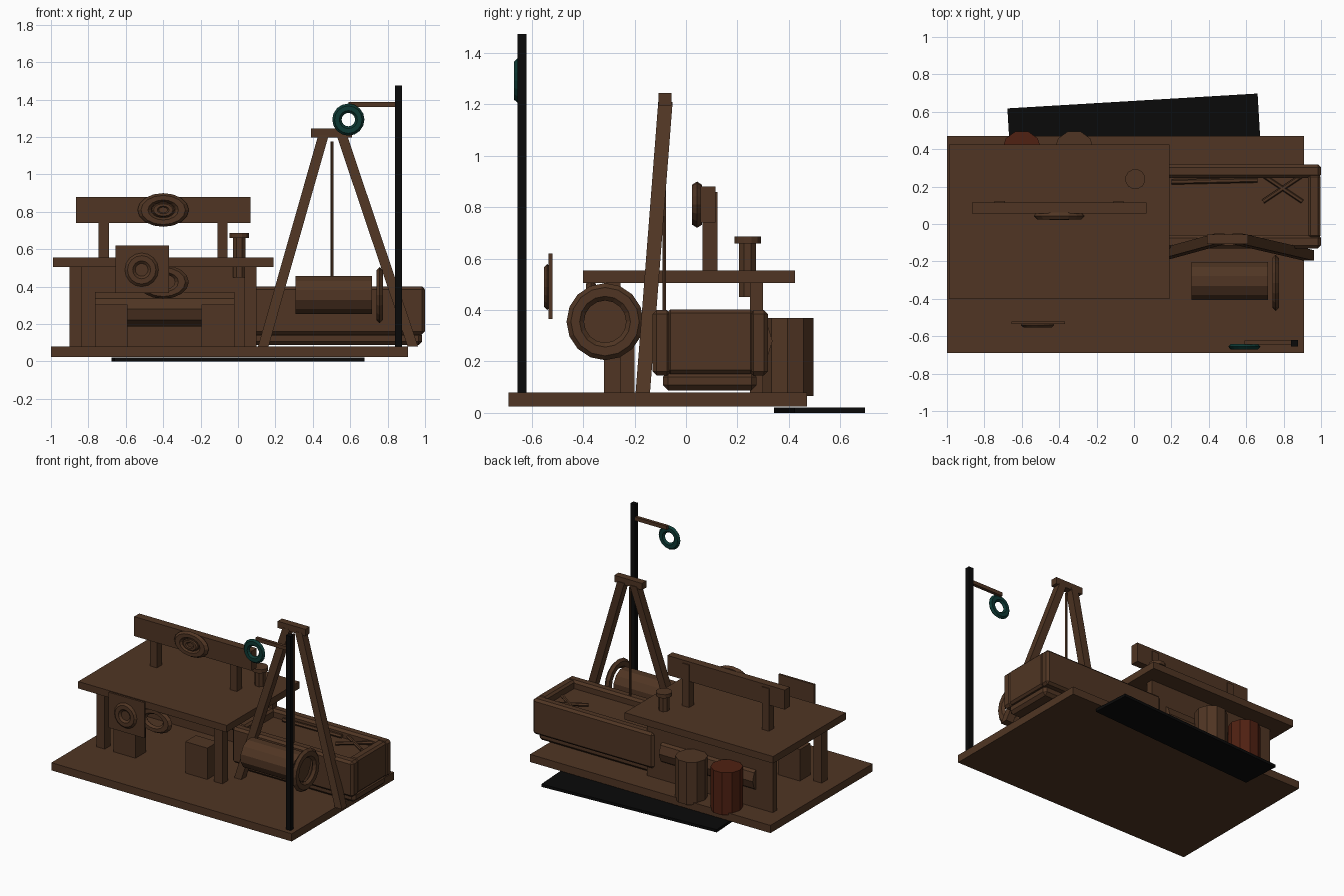
import bpy, bmesh, math
from mathutils import Vector, Matrix

if "Cube" in bpy.data.objects:
    bpy.data.objects.remove(bpy.data.objects["Cube"])


def material(name, rgb):
    m = bpy.data.materials.new(name)
    m.diffuse_color = (*rgb, 1)
    m.use_nodes = True
    m.node_tree.nodes["Principled BSDF"].inputs["Base Color"].default_value = m.diffuse_color
    return m


WOOD = material("brown wood", (0.080, 0.036, 0.017))
RUST = material("rust red", (0.080, 0.015, 0.006))
BLACK = material("near black", (0.003, 0.003, 0.003))
TEAL = material("dark teal", (0.004, 0.040, 0.033))


def finish(name, bm, mat):
    bmesh.ops.recalc_face_normals(bm, faces=bm.faces)
    me = bpy.data.meshes.new(name)
    bm.to_mesh(me)
    bm.free()
    me.materials.append(mat)
    ob = bpy.data.objects.new(name, me)
    bpy.context.collection.objects.link(ob)
    return ob


def box(name, x0, x1, y0, y1, z0, z1, mat=WOOD, bevel=0, rot=0):
    bm = bmesh.new()
    size = Matrix.Diagonal((x1 - x0, y1 - y0, z1 - z0, 1))
    bmesh.ops.create_cube(bm, size=1, matrix=Matrix.Rotation(rot, 4, 'Z') @ size)
    if bevel:
        bmesh.ops.bevel(bm, geom=bm.edges[:], offset=bevel, segments=1, affect='EDGES')
    bmesh.ops.translate(bm, verts=bm.verts, vec=((x0 + x1) / 2, (y0 + y1) / 2, (z0 + z1) / 2))
    return finish(name, bm, mat)


def rod(name, a, b, r, sides=12, mat=WOOD):
    a, b = Vector(a), Vector(b)
    q = (b - a).to_track_quat('Z', 'Y').to_matrix().to_4x4()
    turn = Matrix.Rotation(math.pi / sides, 4, 'Z')
    bm = bmesh.new()
    bmesh.ops.create_cone(bm, cap_ends=True, segments=sides, radius1=r, radius2=r,
                          depth=(b - a).length,
                          matrix=Matrix.Translation((a + b) / 2) @ q @ turn)
    return finish(name, bm, mat)


def beam(name, a, b, w):
    # square timber between two points, ends cut level
    bm = bmesh.new()
    h = w / 2
    rings = [[bm.verts.new(Vector(p) + Vector((sx * h, sy * h, 0)))
              for sx, sy in ((-1, -1), (1, -1), (1, 1), (-1, 1))] for p in (a, b)]
    for i in range(4):
        j = (i + 1) % 4
        bm.faces.new((rings[0][i], rings[0][j], rings[1][j], rings[1][i]))
    for r in rings:
        bm.faces.new(r)
    return finish(name, bm, WOOD)


def ring(name, c, rx, rz, tube, thick, axis='Y', mat=WOOD, n=16, m=6):
    # oval ring lying across an axis: outer radii rx, rz
    bm = bmesh.new()
    g = []
    for i in range(n):
        t = 2 * math.pi * i / n
        row = []
        for j in range(m):
            p = 2 * math.pi * j / m
            k = 1 - tube / rx + tube / rx * math.cos(p)
            u, v, w = rx * k * math.cos(t), rz * k * math.sin(t), thick * math.sin(p)
            d = (u, w, v) if axis == 'Y' else (w, u, v)
            row.append(bm.verts.new(Vector(c) + Vector(d)))
        g.append(row)
    for i in range(n):
        for j in range(m):
            i2, j2 = (i + 1) % n, (j + 1) % m
            bm.faces.new((g[i][j], g[i2][j], g[i2][j2], g[i][j2]))
    return finish(name, bm, mat)


# platform and ground mat
box("platform", -1, 0.91, -0.69, 0.47, 0.025, 0.08)
box("ground_mat", -0.67, 0.67, 0.382, 0.658, 0, 0.02, BLACK, rot=math.radians(3.4))

# work table with back panel, legs and pedestals
box("table_top", -0.99, 0.19, -0.40, 0.425, 0.505, 0.555)
for x in (-0.9, 0.035):
    box("front_leg", x, x + 0.065, -0.32, -0.255, 0.08, 0.505)
box("back_panel", -0.9, 0.1, 0.25, 0.30, 0.08, 0.505)
for x in (-0.765, -0.195):
    box("pedestal", x, x + 0.175, -0.32, -0.2, 0.08, 0.305)
rod("log_roll", (-0.765, 0.24, 0.28), (-0.02, 0.24, 0.28), 0.097, 10)

# sign board over the table
for x in (-0.745, -0.11):
    box("sign_post", x, x + 0.055, 0.065, 0.122, 0.555, 0.86)
box("sign_board", -0.865, 0.068, 0.057, 0.115, 0.74, 0.88)


def oval_emblem(c):
    ring("oval_emblem_ring", c, 0.137, 0.09, 0.037, 0.022)
    ob = rod("oval_emblem_disc", (0, 0.012, 0), (0, -0.012, 0), 0.065, 12)
    ob.scale = (1, 1, 0.66)
    ob.location = c
    ring("oval_emblem_inner_ring", (c[0], c[1] - 0.01, c[2]), 0.062, 0.04, 0.02, 0.012, n=12)


oval_emblem((-0.4, 0.043, 0.81))
ring("front_oval_ring", (-0.4, -0.37, 0.425), 0.137, 0.09, 0.037, 0.022)

# hanging plate with round ring
box("front_plate", -0.655, -0.37, -0.535, -0.52, 0.365, 0.62)
ring("front_plate_ring", (-0.515, -0.54, 0.49), 0.09, 0.09, 0.028, 0.015)

# vent pipe through the table
rod("vent_pipe", (0.007, 0.24, 0.45), (0.007, 0.24, 0.665), 0.036, 8)
rod("vent_cap", (0.007, 0.24, 0.66), (0.007, 0.24, 0.686), 0.054, 12)

# barrels behind the table
rod("red_barrel", (-0.6, 0.395, 0.065), (-0.6, 0.395, 0.37), 0.106, 10, RUST)
rod("brown_barrel", (-0.32, 0.395, 0.065), (-0.32, 0.395, 0.37), 0.106, 10)

# long open crate with fill
for y in (-0.13, 0.247):
    box("crate_side", 0.04, 1.0, y, y + 0.072, 0.145, 0.40, bevel=0.016)
for x in (0.04, 0.93):
    box("crate_end", x, x + 0.068, -0.075, 0.265, 0.152, 0.402, bevel=0.014)
box("crate_fill", 0.07, 0.97, -0.09, 0.28, 0.16, 0.345)
box("crate_base", 0.08, 0.985, -0.09, 0.275, 0.088, 0.16, bevel=0.02)
for s in (-1, 1):
    rod("crossed_stick", (0.69, 0.19 - s * 0.07, 0.36), (0.90, 0.19 + s * 0.07, 0.37), 0.012, 6)
rod("long_stick", (0.2, 0.225, 0.36), (0.66, 0.235, 0.36), 0.014, 6)

# hoist frame and rope
box("hoist_head", 0.39, 0.61, -0.107, -0.057, 1.197, 1.245)
beam("hoist_left_leg", (0.135, -0.168, 0.08), (0.457, -0.08, 1.21), 0.056)
beam("hoist_right_leg", (0.935, -0.168, 0.08), (0.555, -0.08, 1.21), 0.056)
rod("hoist_rope", (0.503, -0.085, 0.40), (0.503, -0.085, 1.175), 0.008, 6)

# winding drum and hand wheel
rod("winding_drum", (0.307, -0.305, 0.355), (0.717, -0.305, 0.355), 0.106, 12)
ring("hand_wheel", (0.757, -0.315, 0.355), 0.15, 0.15, 0.034, 0.02, axis='X')

# lamp post with bracket and ring
box("lamp_post", 0.84, 0.877, -0.656, -0.62, 0.08, 1.475, BLACK)
box("lamp_arm", 0.59, 0.845, -0.645, -0.622, 1.36, 1.386)
ring("lamp_ring", (0.59, -0.656, 1.293), 0.086, 0.086, 0.025, 0.016, mat=TEAL)
